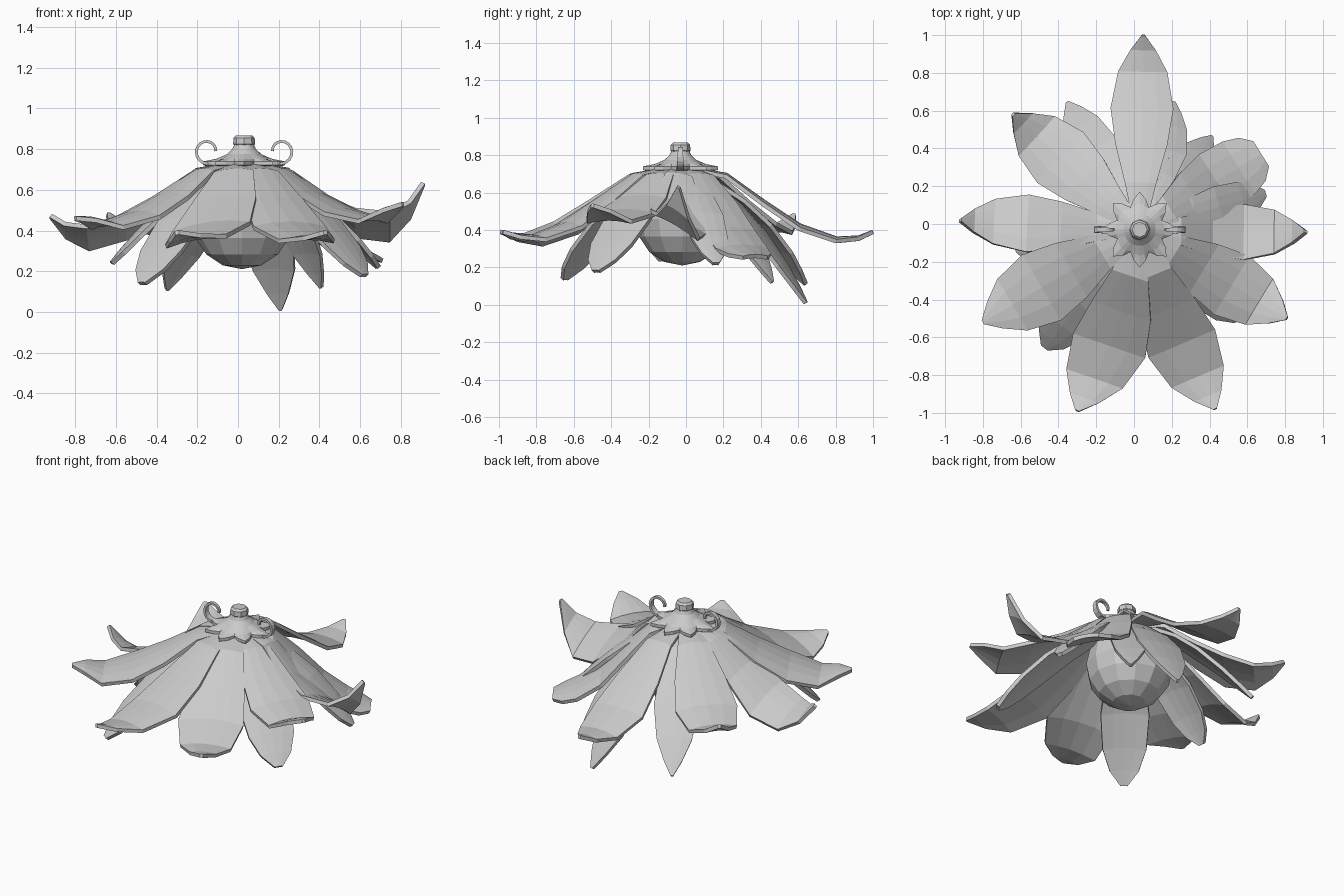
import bpy, bmesh
from math import sin, cos, pi
from mathutils import Vector

cube = bpy.data.objects.get("Cube")
if cube:
    bpy.data.objects.remove(cube)

grey = bpy.data.materials.new("plain_grey")
grey.use_nodes = True
GREY = (0.6, 0.6, 0.6, 1)
grey.diffuse_color = GREY
grey.node_tree.nodes["Principled BSDF"].inputs["Base Color"].default_value = GREY

CENTRE = Vector((0.03, -0.03, 0))


def make_object(name, bm, thickness=0):
    bmesh.ops.recalc_face_normals(bm, faces=bm.faces)
    mesh = bpy.data.meshes.new(name)
    bm.to_mesh(mesh)
    bm.free()
    mesh.materials.append(grey)
    obj = bpy.data.objects.new(name, mesh)
    bpy.context.collection.objects.link(obj)
    if thickness:
        mod = obj.modifiers.new("thickness", "SOLIDIFY")
        mod.thickness = thickness
        mod.offset = 0
    return obj


def loft(bm, rows, closed=False):
    """Join rows of points into a skin of quads."""
    rings = [[bm.verts.new(p) for p in row] for row in rows]
    for a, b in zip(rings, rings[1:]):
        n = len(a)
        for i in range(n if closed else n - 1):
            j = (i + 1) % n
            bm.faces.new((a[i], a[j], b[j], b[i]))
    return rings


STEPS = (0, 0.2, 0.4, 0.6, 0.8, 0.92, 1)
POINTED = (0.22, 0.5, 0.82, 1, 0.78, 0.4, 0.05)
TAPERED = (0.22, 0.5, 0.82, 1, 0.9, 0.6, 0.15)
BLUNT = (0.22, 0.5, 0.82, 1, 0.95, 0.78, 0.45)


def petal(name, tip, half_width, heights, widths, bend=0, roll=0):
    tip = Vector(tip)
    flat = Vector((tip.x, tip.y, 0)) - CENTRE
    out = flat.normalized()
    side = Vector((-out.y, out.x, 0))
    rows = []
    for t, z, w in zip(STEPS, heights, widths):
        w *= half_width
        mid = CENTRE + out * (0.05 + (flat.length - 0.05) * t)
        mid += side * bend * 4 * t * (1 - t)
        row = []
        for u in (-1, -0.5, 0, 0.5, 1):
            lift = roll * u * w * t - 0.12 * u * u * w
            row.append(mid + side * u * w + Vector((0, 0, z + lift)))
        rows.append(row)
    bm = bmesh.new()
    loft(bm, rows)
    return make_object(name, bm, 0.022)


# Upper petals: arch outwards, then flare at the tip
# Each has tip, half width, outline, sideways bend, roll and outer lift
upper = [
    ((0.05, 1.00, 0.39), 0.165, POINTED, 0, 0, -0.01),
    ((0.67, 0.37, 0.26), 0.17, BLUNT, 0, 0, 0),
    ((0.91, -0.04, 0.63), 0.145, POINTED, -0.01, -0.75, -0.03),
    ((0.81, -0.50, 0.53), 0.18, POINTED, 0, 0, 0.04),
    ((0.43, -0.98, 0.39), 0.19, POINTED, -0.03, 0, 0),
    ((-0.30, -0.99, 0.39), 0.20, POINTED, 0.05, 0.2, 0),
    ((-0.80, -0.52, 0.46), 0.20, POINTED, 0, 0, 0.04),
    ((-0.92, 0.02, 0.47), 0.15, POINTED, 0, 0.6, -0.02),
    ((-0.64, 0.58, 0.48), 0.18, POINTED, 0, 0, 0),
]
for i, (tip, width, shape, bend, roll, lift) in enumerate(upper):
    d = tip[2] - 0.39
    heights = (0.73, 0.695, 0.56 + lift / 2, 0.435 + 0.2 * d + lift,
               0.365 + 0.4 * d + lift, 0.37 + 0.7 * d + lift, tip[2])
    petal(f"upper_petal_{i + 1}", tip, width, heights, shape, bend, roll)

# Lower petals: hang steeply around the bulb
lower = [
    ((0.21, 0.64, 0.01), 0.135, POINTED),
    ((0.41, 0.46, 0.12), 0.11, POINTED),
    ((0.69, 0.16, 0.22), 0.11, TAPERED),
    ((0.62, -0.48, 0.18), 0.15, TAPERED),
    ((-0.47, -0.65, 0.14), 0.14, TAPERED),
    ((-0.62, -0.13, 0.24), 0.12, TAPERED),
    ((-0.35, 0.64, 0.11), 0.13, POINTED),
]
for i, (tip, width, shape) in enumerate(lower):
    heights = [0.7 - (0.7 - tip[2]) * t ** 1.6 for t in STEPS]
    petal(f"lower_petal_{i + 1}", tip, width, heights, shape)

# Faceted bulb under the petals
bm = bmesh.new()
bmesh.ops.create_uvsphere(bm, u_segments=12, v_segments=8, radius=0.25)
for v in bm.verts:
    v.co += Vector((0.02, -0.02, 0.46))
make_object("bulb", bm)

# Star-shaped calyx rising into a neck
# Each ring holds radius, height and how far its lobes stick out
profile = [(0.155, 0.718, 0.035), (0.165, 0.722, 0.036), (0.165, 0.74, 0.036),
           (0.13, 0.752, 0.008), (0.085, 0.775, 0), (0.058, 0.8, 0),
           (0.045, 0.83, 0)]
bm = bmesh.new()
rows = []
for radius, z, lobe in profile:
    ring = []
    for k in range(32):
        a = 2 * pi * k / 32
        r = radius + lobe * cos(8 * a)
        ring.append(CENTRE + Vector((r * cos(a), r * sin(a), z)))
    rows.append(ring)
rings = loft(bm, rows, closed=True)
bm.faces.new(rings[0])
bm.faces.new(rings[-1])
make_object("calyx", bm)

# Faceted cap on the neck
bm = bmesh.new()
rows = []
for r, z in ((0.046, 0.815), (0.054, 0.825), (0.052, 0.855), (0.04, 0.867)):
    rows.append([CENTRE + Vector((r * cos(k * pi / 4), r * sin(k * pi / 4), z))
                 for k in range(8)])
rings = loft(bm, rows, closed=True)
bm.faces.new(rings[0])
bm.faces.new(rings[-1])
make_object("cap", bm)

# Curled tendrils on both sides
for name, s in (("left_tendril", 1), ("right_tendril", -1)):
    path = [(0.10, 0.737), (0.15, 0.728)]
    for k in range(13):
        a = -pi / 2 + k * pi / 8
        r = 0.062 - 0.0018 * k
        path.append((0.18 + r * cos(a), 0.79 + r * sin(a)))
    rows = []
    for k, (x, z) in enumerate(path):
        half = 0.022 - 0.0011 * k
        rows.append([CENTRE + Vector((s * x, y, z)) for y in (-half, half)])
    bm = bmesh.new()
    loft(bm, rows)
    make_object(name, bm, 0.014)
